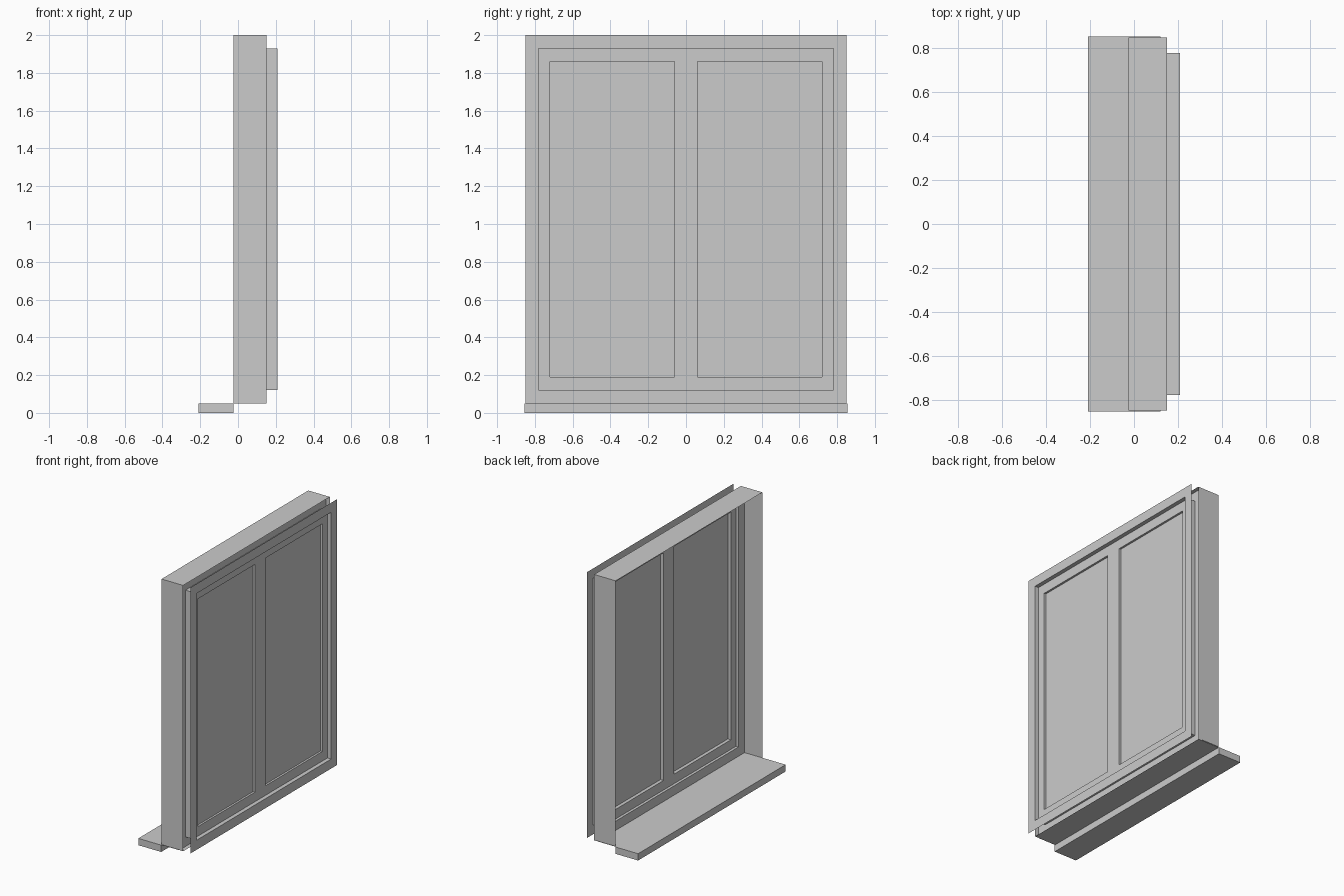
import bpy, bmesh

if "Cube" in bpy.data.objects:
    bpy.data.objects.remove(bpy.data.objects["Cube"])

OUTER = (0.85, 0.05, 2.0)     # half width, bottom, top
INNER = (0.78, 0.12, 1.93)


def finish(name, bm):
    bmesh.ops.remove_doubles(bm, verts=bm.verts, dist=1e-5)
    bmesh.ops.recalc_face_normals(bm, faces=bm.faces)
    mesh = bpy.data.meshes.new(name)
    bm.to_mesh(mesh)
    bm.free()
    obj = bpy.data.objects.new(name, mesh)
    bpy.context.collection.objects.link(obj)
    return obj


def sweep(name, stations, closed=False):
    """Join rectangular loops (x, (half width, bottom, top)) into a frame skin."""
    bm = bmesh.new()
    loops = []
    for x, (w, lo, hi) in stations:
        loops.append([bm.verts.new((x, y, z))
                      for y, z in ((-w, lo), (w, lo), (w, hi), (-w, hi))])
    pairs = list(zip(loops, loops[1:]))
    if closed:
        pairs.append((loops[-1], loops[0]))
    for a, b in pairs:
        for i in range(4):
            j = (i + 1) % 4
            bm.faces.new((a[i], a[j], b[j], b[i]))
    return finish(name, bm)


def box(name, x0, x1, y0, y1, z0, z1):
    bm = bmesh.new()
    bmesh.ops.create_cube(bm, size=1)
    for v in bm.verts:
        v.co = (x1 if v.co.x > 0 else x0,
                y1 if v.co.y > 0 else y0,
                z1 if v.co.z > 0 else z0)
    return finish(name, bm)


def sheet(name, corners):
    bm = bmesh.new()
    bm.faces.new([bm.verts.new(c) for c in corners])
    return finish(name, bm)


# Deep thin-walled casing around the opening
sweep("casing", [(-0.025, OUTER), (0.15, OUTER)])

# Stepped skin: back flange, reveal tube, front flange
sweep("reveal_and_flanges",
      [(0.12, OUTER), (0.12, INNER), (0.21, INNER), (0.21, OUTER)])

# Sash: rails and stiles around the panes, with a centre mullion
PANE = (0.72, 0.19, 1.86)
sweep("sash_frame", [(0.14, INNER), (0.18, INNER), (0.18, PANE), (0.14, PANE)],
      closed=True)
box("mullion", 0.14, 0.18, -0.06, 0.06, PANE[1], PANE[2])

# Glass panes
for side, name in ((-1, "glass_left"), (1, "glass_right")):
    a, b = side * 0.06, side * 0.72
    sheet(name, [(0.165, a, 0.19), (0.165, b, 0.19), (0.165, b, 1.86), (0.165, a, 1.86)])

# Sill: projecting nose plus the thin board running back under the sash
box("sill_nose", -0.21, -0.025, -0.855, 0.855, 0.0, 0.05)
sheet("sill_board", [(-0.025, -0.855, 0.052), (0.12, -0.855, 0.052),
                     (0.12, 0.855, 0.052), (-0.025, 0.855, 0.052)])
